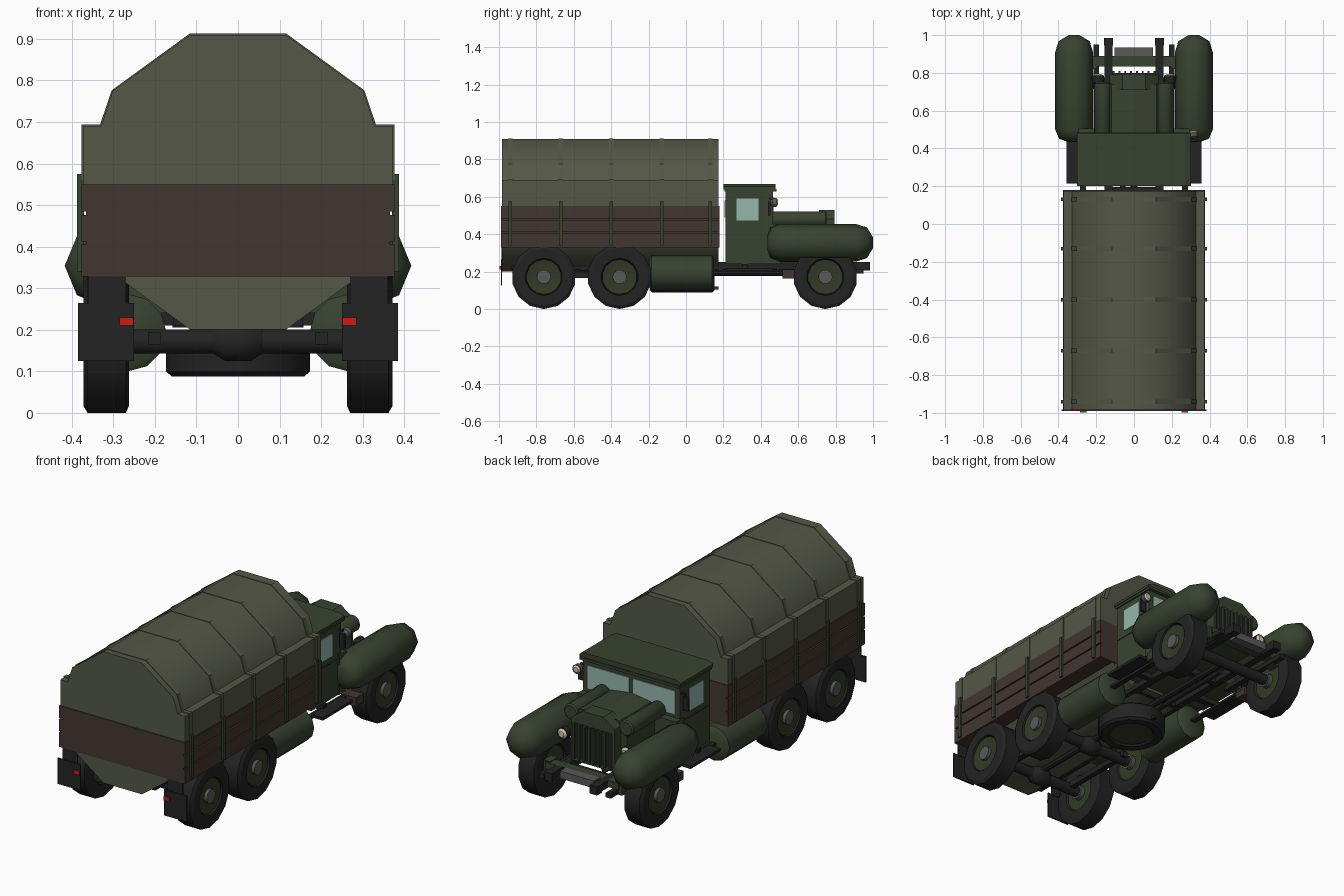
import bpy, bmesh, math
from mathutils import Vector


def mat(name, r, g, b):
    m = bpy.data.materials.new(name)
    m.diffuse_color = (r, g, b, 1)
    return m


CANVAS = mat("canvas_olive", 0.088, 0.096, 0.062)
GREEN = mat("body_green", 0.04, 0.055, 0.03)
HUB = mat("rim_green", 0.033, 0.042, 0.02)
WOOD = mat("wood_brown", 0.055, 0.037, 0.03)
BLACK = mat("rubber_black", 0.017, 0.017, 0.018)
GLASS = mat("glass", 0.30, 0.47, 0.42)
GREY = mat("steel_grey", 0.10, 0.10, 0.10)
RED = mat("tail_red", 0.6, 0.012, 0.01)
CREAM = mat("lamp_cream", 0.65, 0.56, 0.43)


def finish(name, bm, m, angle=None):
    bmesh.ops.recalc_face_normals(bm, faces=bm.faces)
    me = bpy.data.meshes.new(name)
    bm.to_mesh(me)
    bm.free()
    me.materials.append(m)
    ob = bpy.data.objects.new(name, me)
    bpy.context.collection.objects.link(ob)
    if angle:
        me.shade_smooth()
        me.set_sharp_from_angle(angle=math.radians(angle))
    return ob


def skin(bm, rings):
    n = len(rings[0])
    for a, b in zip(rings, rings[1:]):
        for i in range(n):
            bm.faces.new((a[i], a[(i + 1) % n], b[(i + 1) % n], b[i]))
    bm.faces.new(rings[0])
    bm.faces.new(rings[-1])


def lathe(name, profile, axis, c, m, n=12, phase=0.0, angle=40):
    """Revolve (radius, offset) pairs round an axis through c."""
    bm = bmesh.new()
    rings = []
    for r, t in profile:
        ring = []
        for i in range(n):
            a = phase + 2 * math.pi * i / n
            u, v = r * math.cos(a), r * math.sin(a)
            p = {"X": (t, u, v), "Y": (u, t, v), "Z": (u, v, t)}[axis]
            ring.append(bm.verts.new(Vector(p) + Vector(c)))
        rings.append(ring)
    skin(bm, rings)
    return finish(name, bm, m, angle)


def prism(name, pts, y0, y1, m, angle=None):
    """Extrude an x-z outline along y."""
    bm = bmesh.new()
    skin(bm, [[bm.verts.new((x, y, z)) for x, z in pts] for y in (y0, y1)])
    return finish(name, bm, m, angle)


def box(name, x0, x1, y0, y1, z0, z1, m):
    return prism(name, [(x0, z0), (x1, z0), (x1, z1), (x0, z1)], y0, y1, m)


def pair(name, x0, x1, *rest):
    box(name + "_right", x0, x1, *rest)
    box(name + "_left", -x1, -x0, *rest)


SIDES = ((1, "right"), (-1, "left"))
RIBS = [-0.94, -0.67, -0.40, -0.13, 0.13]

# Cargo cover: ten-sided barrel plus upright side curtains
lathe("canvas_barrel", [(0.373, -0.985), (0.373, 0.175)], "Y", (0, 0, 0.555), CANVAS, 10)
box("canvas_sides", -0.373, 0.373, -0.985, 0.175, 0.55, 0.69, CANVAS)
for i, y in enumerate(RIBS):
    arc = [(0.376 * math.cos(math.radians(a)), 0.555 + 0.376 * math.sin(math.radians(a)))
           for a in range(36, 145, 36)]
    prism(f"canvas_rib_{i}", [(0.333, 0.69)] + arc + [(-0.333, 0.69)], y - 0.012, y + 0.012, CANVAS)
    pair(f"curtain_rib_{i}", 0.33, 0.377, y - 0.012, y + 0.012, 0.56, 0.694, CANVAS)
    pair(f"bed_post_{i}", 0.37, 0.387, y - 0.009, y + 0.009, 0.34, 0.575, GREEN)

# Wooden bed with side planks
box("bed", -0.366, 0.366, -0.99, 0.18, 0.328, 0.55, WOOD)
for i, (z0, z1) in enumerate(((0.328, 0.405), (0.412, 0.476), (0.484, 0.55))):
    pair(f"bed_plank_{i}", 0.36, 0.377, -0.99, 0.18, z0, z1, WOOD)

# Mud flaps and tail lamps
pair("mud_flap", 0.25, 0.385, -0.99, -0.983, 0.125, 0.265, BLACK)
pair("flap_hanger", 0.27, 0.36, -0.987, -0.98, 0.26, 0.335, BLACK)
pair("tail_lamp", 0.252, 0.285, -0.998, -0.985, 0.21, 0.23, RED)

# Wheels and axles
for y, label in ((-0.76, "rear"), (-0.355, "middle"), (0.745, "front")):
    for s, side in SIDES:
        c = (0, y, 0.172)
        lathe(f"{label}_tyre_{side}",
              [(0.09, s * 0.28), (0.10, s * 0.265), (0.155, s * 0.262), (0.172, s * 0.27),
               (0.172, s * 0.362), (0.155, s * 0.372), (0.10, s * 0.37), (0.095, s * 0.35)],
              "X", c, BLACK, 14, math.pi / 2, 30)
        lathe(f"{label}_rim_{side}", [(0.094, s * 0.275), (0.094, s * 0.362), (0.06, s * 0.355)],
              "X", c, HUB, 14, math.pi / 2, 30)
        lathe(f"{label}_hub_{side}", [(0.04, s * 0.25), (0.038, s * 0.372)], "X", c, GREY, 10)
    lathe(f"{label}_axle", [(0.03, -0.28), (0.03, 0.28)], "X", (0, y, 0.172), BLACK, 10)
    if label != "front":
        lathe(f"{label}_differential", [(0.03, -0.06), (0.05, -0.03), (0.05, 0.03), (0.03, 0.06)],
              "X", (0, y, 0.172), BLACK, 10)

# Chassis rails, springs, shafts and cross members
pair("frame_rail", 0.115, 0.155, -0.93, 0.98, 0.21, 0.25, BLACK)
pair("bogie_beam", 0.185, 0.215, -0.80, -0.31, 0.165, 0.195, BLACK)
pair("front_spring", 0.185, 0.215, 0.50, 0.95, 0.19, 0.215, BLACK)
lathe("drive_shaft", [(0.018, -0.76), (0.018, 0.70)], "Y", (0, 0, 0.195), BLACK, 8)
lathe("exhaust_pipe", [(0.014, 0.02), (0.014, 0.62)], "Y", (-0.06, 0, 0.205), BLACK, 8)
for i, y in enumerate((-0.9, -0.55, 0.18, 0.50)):
    box(f"cross_member_{i}", -0.15, 0.15, y - 0.015, y + 0.015, 0.205, 0.24, BLACK)

# Spare wheel slung below and side fuel tanks
lathe("spare_tyre", [(0.11, 0.10), (0.12, 0.088), (0.16, 0.088), (0.173, 0.10), (0.173, 0.18),
                     (0.16, 0.19)], "Z", (0, -0.02, 0), BLACK, 16, 0, 30)
lathe("spare_rim", [(0.11, 0.096), (0.11, 0.17)], "Z", (0, -0.02, 0), HUB, 16)
box("spare_latch", -0.01, 0.01, 0.14, 0.175, 0.105, 0.12, BLACK)
for s, side in SIDES:
    lathe(f"fuel_tank_{side}", [(0.08, -0.195), (0.093, -0.185), (0.093, 0.14), (0.08, 0.15)],
          "Y", (s * 0.265, 0, 0.193), GREEN, 12)

# Cab, roof and cowl
box("cab_body", -0.29, 0.29, 0.21, 0.465, 0.24, 0.635, GREEN)
box("cab_cowl", -0.295, 0.295, 0.44, 0.505, 0.24, 0.455, GREEN)
box("roof_visor", -0.298, 0.298, 0.205, 0.485, 0.628, 0.642, GREEN)
prism("roof", [(-0.302, 0.64), (0.302, 0.64), (0.302, 0.655), (0.27, 0.668), (-0.27, 0.668),
               (-0.302, 0.655)], 0.20, 0.478, GREEN)
pair("windscreen", 0.012, 0.262, 0.46, 0.469, 0.475, 0.60, GLASS)
pair("door_window", 0.285, 0.2935, 0.27, 0.388, 0.472, 0.592, GLASS)
pair("door_sill_trim", 0.285, 0.294, 0.215, 0.46, 0.436, 0.442, GREEN)
box("rear_window", -0.12, 0.12, 0.206, 0.215, 0.49, 0.58, GLASS)
pair("running_board", 0.285, 0.357, 0.215, 0.47, 0.205, 0.22, BLACK)
pair("step_bracket", 0.15, 0.30, 0.30, 0.33, 0.21, 0.24, BLACK)
pair("tool_box", 0.255, 0.345, 0.515, 0.58, 0.163, 0.21, WOOD)
pair("step_rail", 0.255, 0.285, 0.15, 0.57, 0.19, 0.203, BLACK)

# Mirrors and cab-side spot lamp
pair("mirror_arm", 0.285, 0.315, 0.445, 0.455, 0.585, 0.595, BLACK)
pair("mirror", 0.30, 0.328, 0.438, 0.452, 0.50, 0.575, BLACK)
lathe("spot_lamp", [(0.012, 0.452), (0.024, 0.462), (0.026, 0.485)], "Y", (0.315, 0, 0.57), GREY, 10)
lathe("spot_lens", [(0.023, 0.484), (0.014, 0.492)], "Y", (0.315, 0, 0.57), CREAM, 10)

# Bonnet, grille and side rolls
prism("bonnet", [(-0.165, 0.25), (0.165, 0.25), (0.165, 0.46), (0.12, 0.505), (0, 0.522),
                 (-0.12, 0.505), (-0.165, 0.46)], 0.45, 0.74, GREEN)
prism("grille_shell", [(-0.13, 0.25), (0.13, 0.25), (0.13, 0.48), (0.06, 0.53), (-0.06, 0.53),
                       (-0.13, 0.48)], 0.71, 0.795, GREEN)
box("grille_panel", -0.115, 0.115, 0.79, 0.799, 0.27, 0.455, BLACK)
for i in range(8):
    x = -0.108 + i * 0.0309
    box(f"grille_bar_{i}", x - 0.005, x + 0.005, 0.795, 0.81, 0.265, 0.455, GREEN)
for s, side in SIDES:
    lathe(f"bonnet_roll_{side}", [(0.036, 0.46), (0.044, 0.47), (0.044, 0.745), (0.036, 0.752)],
          "Y", (s * 0.165, 0, 0.48), GREEN, 10)

# Front fenders, long tapered barrels
for s, side in SIDES:
    lathe(f"front_fender_{side}",
          [(0.035, 0.435), (0.08, 0.452), (0.10, 0.50), (0.10, 0.91), (0.082, 0.968), (0.028, 1.0)],
          "Y", (s * 0.317, 0, 0.354), GREEN, 8, 0, 50)

# Headlamps
for s, side in SIDES:
    lathe(f"headlamp_{side}", [(0.015, 0.735), (0.03, 0.75), (0.032, 0.785)], "Y",
          (s * 0.19, 0, 0.37), BLACK, 10)
    lathe(f"headlamp_lens_{side}", [(0.029, 0.784), (0.016, 0.795)], "Y", (s * 0.19, 0, 0.37), CREAM, 10)

# Bumper, corner plates and front step plate
box("bumper", -0.22, 0.22, 0.835, 0.89, 0.215, 0.25, GREEN)
pair("bumper_end", 0.195, 0.235, 0.82, 0.882, 0.185, 0.255, GREEN)
box("bumper_plate", -0.103, 0.10, 0.885, 0.935, 0.21, 0.25, GREY)
pair("tow_hook", 0.112, 0.158, 0.945, 0.985, 0.205, 0.25, BLACK)
